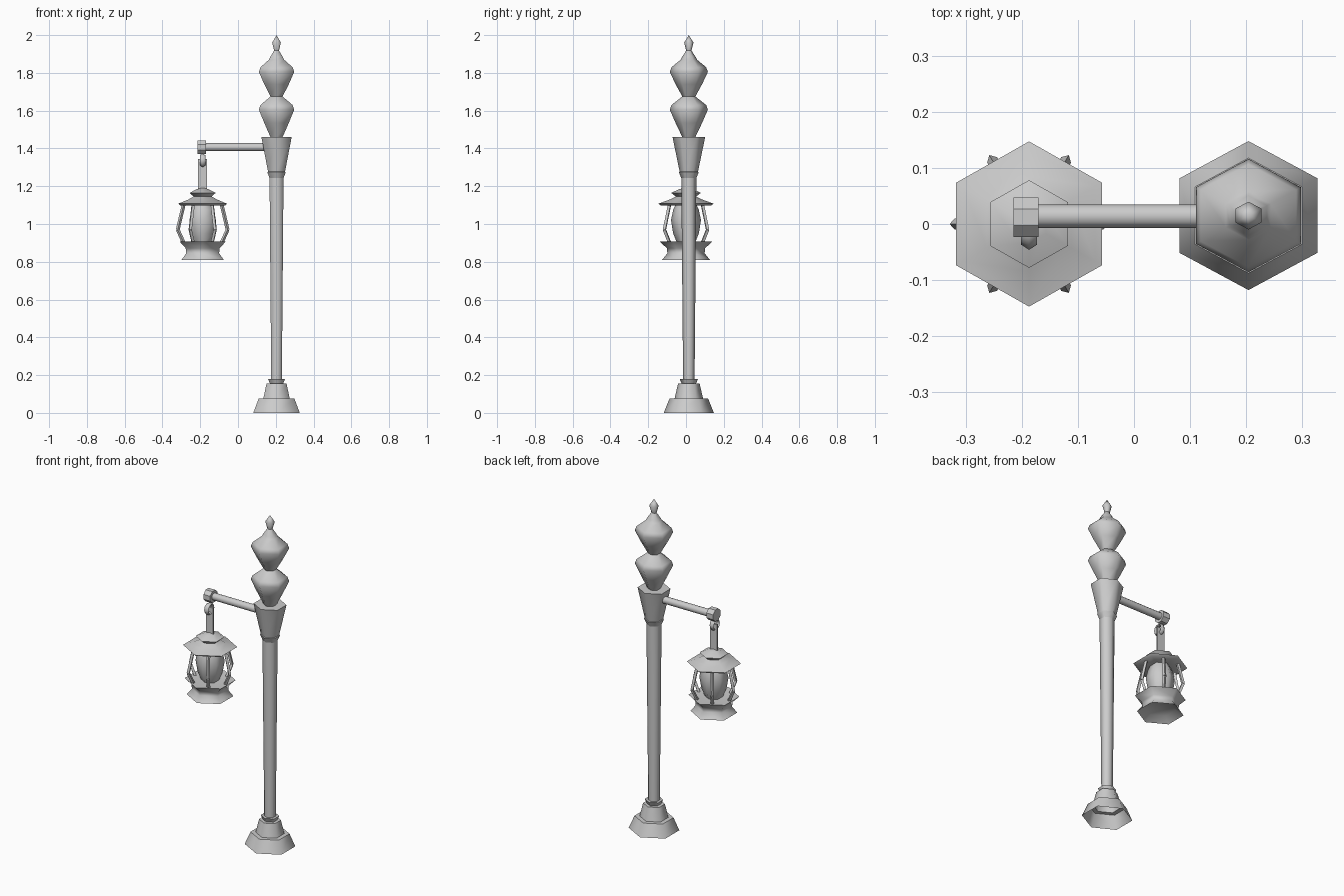
import bpy
import bmesh
import math
from mathutils import Vector, Matrix

cube = bpy.data.objects.get("Cube")
if cube:
    bpy.data.objects.remove(cube, do_unlink=True)

iron = bpy.data.materials.new("grey iron")
iron.use_nodes = True
GREY = (0.6, 0.6, 0.6, 1)
iron.diffuse_color = GREY
iron.node_tree.nodes["Principled BSDF"].inputs["Base Color"].default_value = GREY

POST = Vector((0.204, 0.015, 0))
LAMP = Vector((-0.187, 0, 0))


def finish(name, bm, angle=65):
    bmesh.ops.recalc_face_normals(bm, faces=bm.faces)
    mesh = bpy.data.meshes.new(name)
    bm.to_mesh(mesh)
    bm.free()
    mesh.materials.append(iron)
    obj = bpy.data.objects.new(name, mesh)
    bpy.context.collection.objects.link(obj)
    bpy.ops.object.select_all(action='DESELECT')
    obj.select_set(True)
    bpy.context.view_layer.objects.active = obj
    bpy.ops.object.shade_smooth_by_angle(angle=math.radians(angle))
    return obj


def hex_lathe(name, centre, profile, stretch):
    """Six-sided turned part; profile is (half width across flats, height)."""
    bm = bmesh.new()
    rings = []
    for w, z in profile:
        r = w / math.cos(math.pi / 6)
        if w == 0:
            ring = [bm.verts.new(centre + Vector((0, 0, z)))] * 6
        else:
            ring = [bm.verts.new(centre + Vector((r * math.cos(a), r / stretch * math.sin(a), z)))
                    for a in (math.pi / 6 + i * math.pi / 3 for i in range(6))]
        rings.append(ring)
    for low, high in zip(rings, rings[1:]):
        for i in range(6):
            j = (i + 1) % 6
            bm.faces.new(dict.fromkeys((low[i], low[j], high[j], high[i])))
    return finish(name, bm)


def add_rod(bm, start, end, radius, sides, turn=0):
    start, end = Vector(start), Vector(end)
    axis = end - start
    place = Matrix.Translation((start + end) / 2) @ axis.to_track_quat('Z', 'Y').to_matrix().to_4x4()
    bmesh.ops.create_cone(bm, cap_ends=True, segments=sides, radius1=radius, radius2=radius,
                          depth=axis.length, matrix=place @ Matrix.Rotation(turn, 4, 'Z'))


# Lamp post: stepped foot, shaft, capital and finials
hex_lathe("foot", POST, [(0.123, 0), (0.095, 0.075), (0.07, 0.075), (0.053, 0.155),
                         (0.03, 0.155)], 1.07)
hex_lathe("collar", POST, [(0.033, 0.15), (0.045, 0.18), (0.03, 0.18)], 1.07)
hex_lathe("shaft", POST, [(0.028, 0.16), (0.037, 1.25)], 1.07)
hex_lathe("capital", POST, [(0.034, 1.235), (0.049, 1.275), (0.045, 1.277), (0.08, 1.46),
                            (0, 1.46)], 1.07)
hex_lathe("lower_bulb", POST, [(0.032, 1.46), (0.065, 1.535), (0.0935, 1.605), (0.085, 1.63),
                               (0.032, 1.675)], 1.07)
hex_lathe("upper_bulb", POST, [(0.032, 1.675), (0.065, 1.74), (0.0935, 1.805), (0.085, 1.83),
                               (0.04, 1.87), (0.033, 1.885), (0.012, 1.92)], 1.07)
hex_lathe("finial", POST, [(0.012, 1.915), (0.023, 1.96), (0, 2.0)], 1.07)

# Side arm and its end cap
bm = bmesh.new()
add_rod(bm, (-0.19, 0.014, 1.407), (0.16, 0.014, 1.407), 0.021, 12)
finish("arm", bm)
bm = bmesh.new()
add_rod(bm, (-0.215, 0.012, 1.407), (-0.17, 0.012, 1.407), 0.038, 8, math.pi / 8)
finish("arm_end", bm, 30)

# Hook ring and hanging strap
bm = bmesh.new()
hook_centre = LAMP + Vector((0, -0.008, 1.337))
rings = []
for i in range(10):
    a = i * math.tau / 10
    out = Vector((0, math.cos(a), math.sin(a)))
    rings.append([bm.verts.new(hook_centre + out * (0.029 + 0.009 * math.cos(b))
                               + Vector((0.014 * math.sin(b), 0, 0)))
                  for b in (k * math.tau / 4 for k in range(4))])
for i in range(10):
    a, b = rings[i], rings[(i + 1) % 10]
    for k in range(4):
        m = (k + 1) % 4
        bm.faces.new((a[k], a[m], b[m], b[k]))
finish("hook", bm)
bm = bmesh.new()
bmesh.ops.create_cube(bm, size=1, matrix=Matrix.Translation(LAMP + Vector((0, 0, 1.262)))
                      @ Matrix.Diagonal((0.048, 0.01, 0.165, 1)))
finish("hanging_strap", bm, 30)

# Lantern: roof, cap, globe and base
hex_lathe("lantern_cap", LAMP, [(0.037, 1.135), (0.069, 1.165), (0.03, 1.185), (0, 1.192)], 1.02)
hex_lathe("lantern_roof", LAMP, [(0.05, 1.10), (0.118, 1.098), (0.13, 1.108), (0.118, 1.112),
                                 (0.075, 1.13), (0.04, 1.15)], 1.02)
hex_lathe("globe", LAMP, [(0.042, 0.9), (0.06, 0.95), (0.07, 1.02), (0.06, 1.075),
                          (0.048, 1.105)], 1.02)
hex_lathe("lantern_base", LAMP, [(0, 0.905), (0.105, 0.905), (0.122, 0.907), (0.09, 0.872),
                                 (0.087, 0.845), (0.112, 0.81), (0.075, 0.84), (0, 0.845)], 1.02)

# Six bent guard bars around the globe
bm = bmesh.new()
for i in range(6):
    a = i * math.pi / 3
    points = [LAMP + Vector((r * math.cos(a), r * math.sin(a), z))
              for r, z in ((0.1, 1.105), (0.132, 0.97), (0.1, 0.9))]
    for p, q in zip(points, points[1:]):
        add_rod(bm, p, q, 0.01, 4)
finish("guard_bars", bm, 30)
